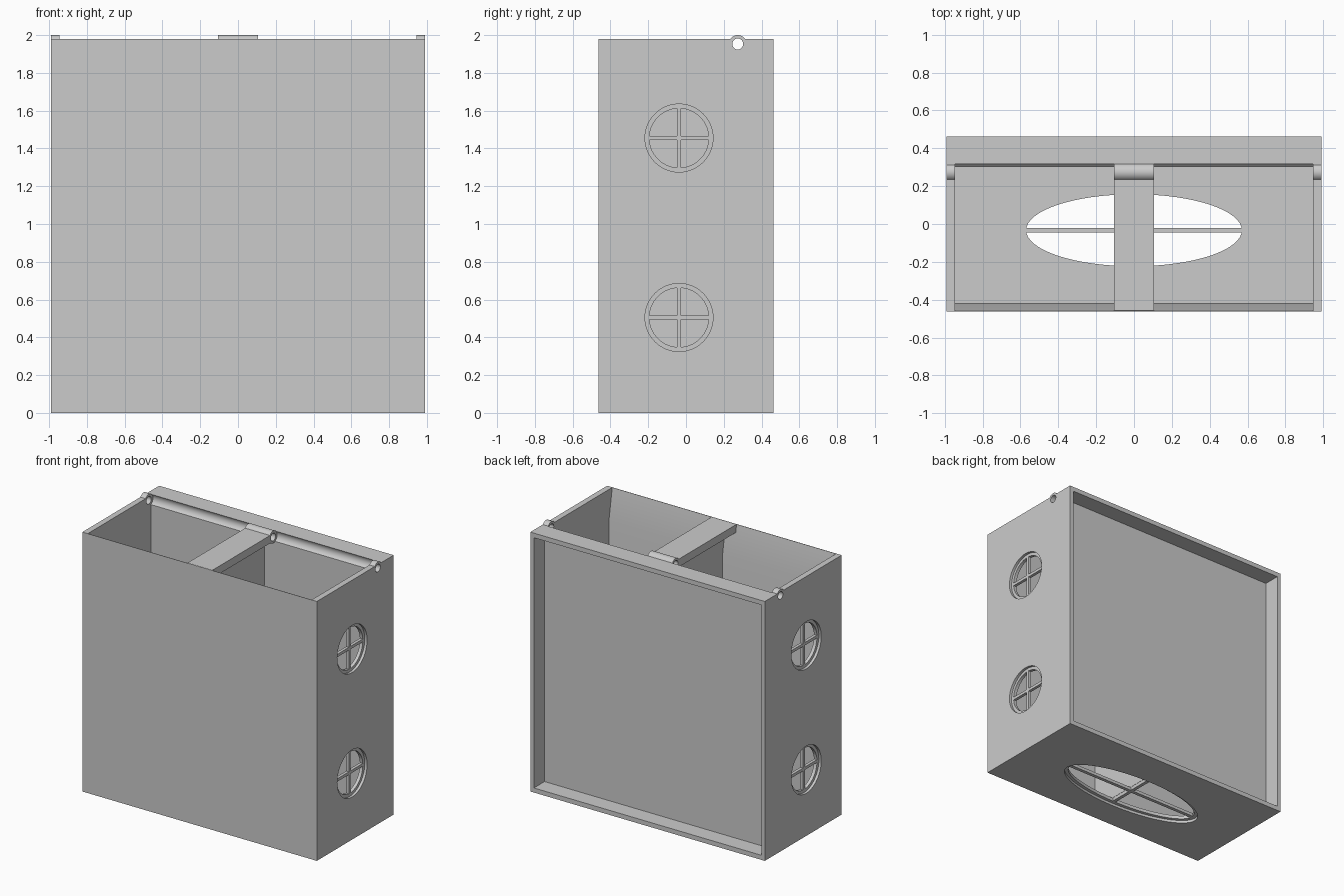
import bpy, bmesh, math
from mathutils import Matrix, Vector

old = bpy.data.objects.get("Cube")
if old:
    bpy.data.objects.remove(old, do_unlink=True)

grey = bpy.data.materials.new("plain grey")
grey.use_nodes = True
colour = (0.6, 0.6, 0.6, 1)
grey.diffuse_color = colour
grey.node_tree.nodes["Principled BSDF"].inputs["Base Color"].default_value = colour

X, Y, TOP, WALL = 0.99, 0.463, 1.98, 0.045
PIN_Y, PIN_Z = 0.274, 1.953


def finish(name, bm):
    bmesh.ops.recalc_face_normals(bm, faces=bm.faces)
    mesh = bpy.data.meshes.new(name)
    bm.to_mesh(mesh)
    bm.free()
    mesh.materials.append(grey)
    obj = bpy.data.objects.new(name, mesh)
    bpy.context.scene.collection.objects.link(obj)
    return obj


def box(name, lo, hi):
    lo, hi = Vector(lo), Vector(hi)
    bm = bmesh.new()
    bmesh.ops.create_cube(bm, size=1, matrix=Matrix.Translation((lo + hi) / 2)
                          @ Matrix.Diagonal((*(hi - lo), 1)))
    return finish(name, bm)


def disc(name, centre, radii, depth, axis="X"):
    """Cylinder along x or z; radii may differ to give an oval."""
    bm = bmesh.new()
    turn = Matrix.Rotation(math.pi / 2, 4, "Y") if axis == "X" else Matrix()
    bmesh.ops.create_cone(bm, cap_ends=True, segments=64, radius1=1, radius2=1, depth=depth,
                          matrix=Matrix.Translation(centre) @ turn
                          @ Matrix.Diagonal((*radii, 1, 1)))
    return finish(name, bm)


def prism(name, profile, x0, x1):
    """Extrude a y-z profile along x."""
    bm = bmesh.new()
    face = bm.faces.new([bm.verts.new((x0, y, z)) for y, z in profile])
    new = bmesh.ops.extrude_face_region(bm, geom=[face])["geom"]
    bmesh.ops.translate(bm, vec=(x1 - x0, 0, 0),
                        verts=[v for v in new if isinstance(v, bmesh.types.BMVert)])
    return finish(name, bm)


def cut(target, *cutters):
    for cutter in cutters:
        mod = target.modifiers.new("cut", "BOOLEAN")
        mod.operation, mod.solver, mod.object = "DIFFERENCE", "EXACT", cutter
        bpy.context.view_layer.update()
        result = bpy.data.meshes.new_from_object(
            target.evaluated_get(bpy.context.evaluated_depsgraph_get()))
        target.modifiers.clear()
        target.data = result
        bpy.data.objects.remove(cutter, do_unlink=True)


def pin_hole():
    return disc("pin_cutter", (0, PIN_Y, PIN_Z), (0.029, 0.029), 3)


# Casing with two compartments, flared inside the front lip
casing = box("casing", (-X, -Y, 0), (X, Y, TOP))
inner = X - WALL
lower = [(-0.418, WALL), (0.3, WALL), (0.3, 1.7), (-0.418, 1.7)]
upper = [(-0.418, 1.7), (0.3, 1.7), (0.3, 2.1), (-0.48, 2.1), (-0.46, TOP), (-0.418, 1.73)]
neck = [(0.3, 1.95), (0.3, 2.1), (-0.48, 2.1), (-0.46, TOP), (-0.455, 1.95)]
chamber = [lower[0], lower[1]] + upper[2:]
for x0, x1 in ((-inner, -0.015), (0.015, inner)):
    cut(casing, prism("chamber_cutter", chamber, x0, x1))
cut(casing, prism("neck_cutter", neck, -inner, inner))

# Recessed back panel and hinge groove
cut(casing, box("back_cutter", (0.03 - X, 0.335, 0.035), (X - 0.03, 1, TOP - 0.035)),
    disc("groove_cutter", (0, PIN_Y, PIN_Z), (0.05, 0.05), 2 * inner), pin_hole())

# Round side windows with stepped rims and cross bars
WY, WR = -0.037, 0.157
for side in (-1, 1):
    for z in (0.505, 1.455):
        cut(casing,
            disc("rim_cutter", (side * X, WY, z), (0.18, 0.18), 0.04),
            disc("window_cutter", (side * X, WY, z), (WR, WR), 0.2))
        x0, x1 = sorted((side * 0.947, side * 0.97))
        box("window_bar_upright", (x0, WY - 0.011, z - WR - 0.005), (x1, WY + 0.011, z + WR + 0.005))
        box("window_bar_level", (x0, WY - WR - 0.005, z - 0.011), (x1, WY + WR + 0.005, z + 0.011))

# Oval floor opening with cross bars
FY = -0.033
cut(casing, disc("oval_rim_cutter", (0, FY, 0), (0.6, 0.215), 0.04, "Z"),
    disc("oval_cutter", (0, FY, 0), (0.57, 0.19), 2 * WALL, "Z"))
box("floor_bar_long", (-0.575, FY - 0.013, 0.02), (0.575, FY + 0.013, 0.044))
box("floor_bar_short", (-0.013, FY - 0.195, 0.02), (0.013, FY + 0.195, 0.047))

# Strap across the opening
strap = box("top_strap", (-0.105, -0.458, 1.92), (0.105, PIN_Y, TOP))
cut(strap, pin_hole())

# Hinge knuckles
for name, x, width in (("hinge_centre", 0, 0.21), ("hinge_left", X - WALL / 2, WALL),
                       ("hinge_right", WALL / 2 - X, WALL)):
    knuckle = disc(name, (x, PIN_Y, PIN_Z), (0.047, 0.047), width)
    cut(knuckle, pin_hole())

for obj in bpy.context.scene.objects:
    if obj.type == "MESH":
        for poly in obj.data.polygons:
            poly.use_smooth = True
        obj.data.set_sharp_from_angle(angle=math.radians(30))
